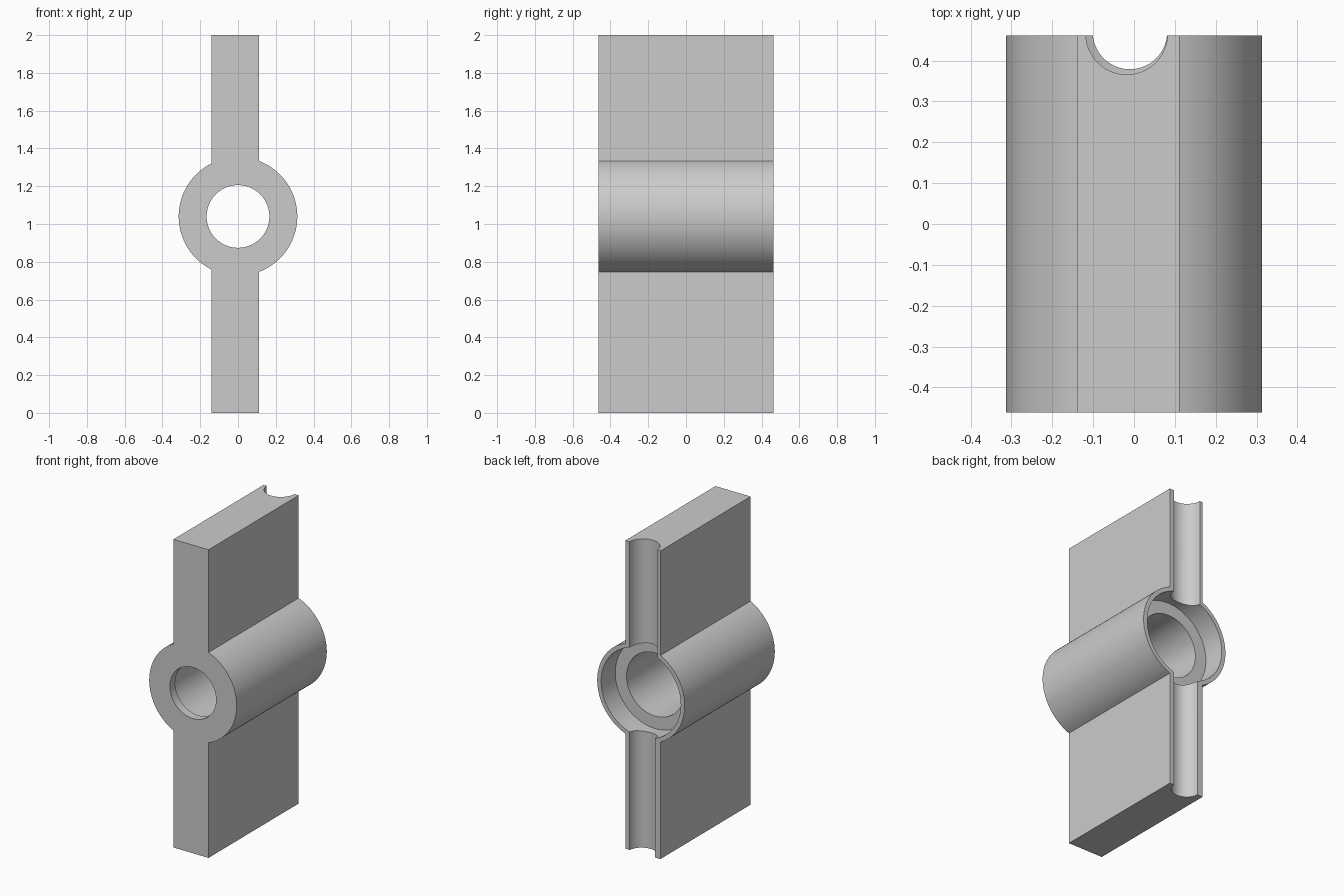
import bpy, bmesh, math
from mathutils import Matrix

cube = bpy.data.objects.get("Cube")
if cube:
    bpy.data.objects.remove(cube, do_unlink=True)

HALF_DEPTH = 0.462
AXIS_Z = 1.04
BARREL_R = 0.314
LEFT_X, RIGHT_X = 0.112, -0.14
HEIGHT = 2.0

grey = bpy.data.materials.new("mid grey")
grey.use_nodes = True
grey.diffuse_color = (0.6, 0.6, 0.6, 1)
grey.node_tree.nodes["Principled BSDF"].inputs["Base Color"].default_value = (0.6, 0.6, 0.6, 1)


def finish(name, bm):
    bmesh.ops.recalc_face_normals(bm, faces=bm.faces)
    mesh = bpy.data.meshes.new(name)
    bm.to_mesh(mesh)
    bm.free()
    mesh.materials.append(grey)
    obj = bpy.data.objects.new(name, mesh)
    bpy.context.collection.objects.link(obj)
    return obj


def arc(start, end, steps=48):
    """Points on the barrel outline in the xz plane."""
    return [(BARREL_R * math.cos(start + (end - start) * i / steps),
             AXIS_Z + BARREL_R * math.sin(start + (end - start) * i / steps))
            for i in range(steps + 1)]


def cutter(name, radius, start, end, axis, x, other):
    """Cylinder from start to end along the y or z axis."""
    bm = bmesh.new()
    bmesh.ops.create_cone(bm, cap_ends=True, segments=96, radius1=radius,
                          radius2=radius, depth=end - start)
    mid = (start + end) / 2
    if axis == 'Y':
        place = Matrix.Translation((x, mid, other)) @ Matrix.Rotation(math.pi / 2, 4, 'X')
    else:
        place = Matrix.Translation((x, other, mid))
    bm.transform(place)
    obj = finish(name, bm)
    obj.hide_render = True
    return obj


# Body: slab and barrel drawn as one outline, extruded front to back
a_left = math.acos(LEFT_X / BARREL_R)
a_right = math.acos(RIGHT_X / BARREL_R)
outline = arc(-a_left, a_left)
outline += [(LEFT_X, HEIGHT), (RIGHT_X, HEIGHT)]
outline += arc(a_right, 2 * math.pi - a_right)
outline += [(RIGHT_X, 0), (LEFT_X, 0)]

bm = bmesh.new()
face = bm.faces.new([bm.verts.new((x, -HALF_DEPTH, z)) for x, z in outline])
extruded = bmesh.ops.extrude_face_region(bm, geom=[face])
bmesh.ops.translate(bm, vec=(0, 2 * HALF_DEPTH, 0),
                    verts=[v for v in extruded["geom"] if isinstance(v, bmesh.types.BMVert)])
body = finish("bearing_body", bm)

# Stepped bore through the barrel and grooves down the back
cutters = [
    cutter("front_opening", 0.166, -0.6, 0.0, 'Y', 0, AXIS_Z),
    cutter("main_bore", 0.205, -HALF_DEPTH + 0.055, 0.4, 'Y', 0, AXIS_Z),
    cutter("back_recess", 0.286, HALF_DEPTH - 0.145, 0.6, 'Y', 0, AXIS_Z),
    cutter("upper_groove", 0.1, AXIS_Z + 0.1, HEIGHT + 0.1, 'Z', -0.018, 0.466),
    cutter("lower_groove", 0.091, -0.1, AXIS_Z - 0.1, 'Z', -0.01, 0.47),
]
bpy.context.view_layer.objects.active = body
for tool in cutters:
    mod = body.modifiers.new(tool.name, 'BOOLEAN')
    mod.operation = 'DIFFERENCE'
    mod.solver = 'EXACT'
    mod.object = tool
    bpy.ops.object.modifier_apply(modifier=mod.name)
for tool in cutters:
    bpy.data.objects.remove(tool, do_unlink=True)

# Smooth the round walls, keep the rims sharp
bpy.ops.object.select_all(action='DESELECT')
body.select_set(True)
bpy.ops.object.shade_smooth_by_angle(angle=math.radians(30))
